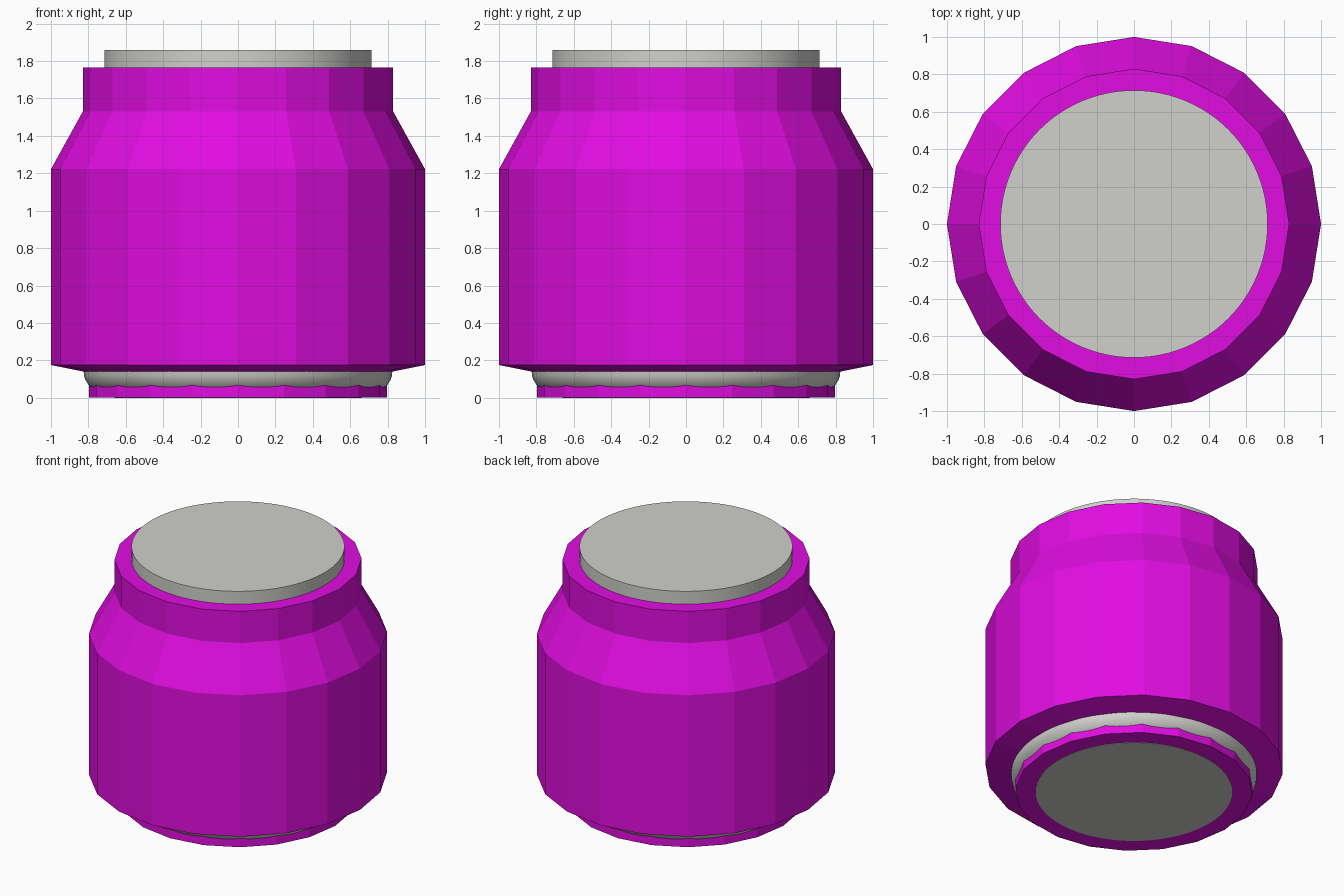
import bpy
import bmesh
from math import cos, sin, tau, radians

cube = bpy.data.objects.get("Cube")
if cube:
    bpy.data.objects.remove(cube, do_unlink=True)


def material(name, colour):
    mat = bpy.data.materials.new(name)
    mat.use_nodes = True
    mat.diffuse_color = colour
    mat.node_tree.nodes["Principled BSDF"].inputs["Base Color"].default_value = colour
    return mat


magenta = material("magenta paint", (0.75, 0.004, 0.75, 1))
grey = material("light grey metal", (0.63, 0.63, 0.60, 1))


def lathe(name, profile, sides, mat, smooth=False):
    """Spin (radius, height) points, listed bottom to top, into a capped solid."""
    bm = bmesh.new()
    rings = [[bm.verts.new((r * cos(tau * i / sides), r * sin(tau * i / sides), z))
              for i in range(sides)] for r, z in profile]
    for low, high in zip(rings, rings[1:]):
        for i in range(sides):
            j = (i + 1) % sides
            bm.faces.new((low[i], low[j], high[j], high[i]))
    bm.faces.new(reversed(rings[0]))
    bm.faces.new(rings[-1])
    mesh = bpy.data.meshes.new(name)
    bm.to_mesh(mesh)
    bm.free()
    mesh.materials.append(mat)
    obj = bpy.data.objects.new(name, mesh)
    bpy.context.collection.objects.link(obj)
    if smooth:
        bpy.ops.object.select_all(action='DESELECT')
        obj.select_set(True)
        bpy.context.view_layer.objects.active = obj
        bpy.ops.object.shade_smooth_by_angle(angle=radians(35))
    return obj


# Faceted body: foot, sloped underside, wall, shoulder and neck
lathe("body", [(0.797, 0.002), (0.797, 0.134), (1, 0.175), (1, 1.222),
               (0.83, 1.53), (0.83, 1.765)], 20, magenta)

# Round collar squeezed between the foot and the body
lathe("lower_collar", [(0.775, 0.046), (0.788, 0.057), (0.802, 0.073),
                       (0.816, 0.096), (0.824, 0.12), (0.826, 0.16)],
      96, grey, smooth=True)

# Round lid and flush base plate
lathe("lid", [(0.715, 1.74), (0.715, 1.86)], 96, grey, smooth=True)
lathe("base_plate", [(0.66, 0), (0.66, 0.006)], 96, grey, smooth=True)
